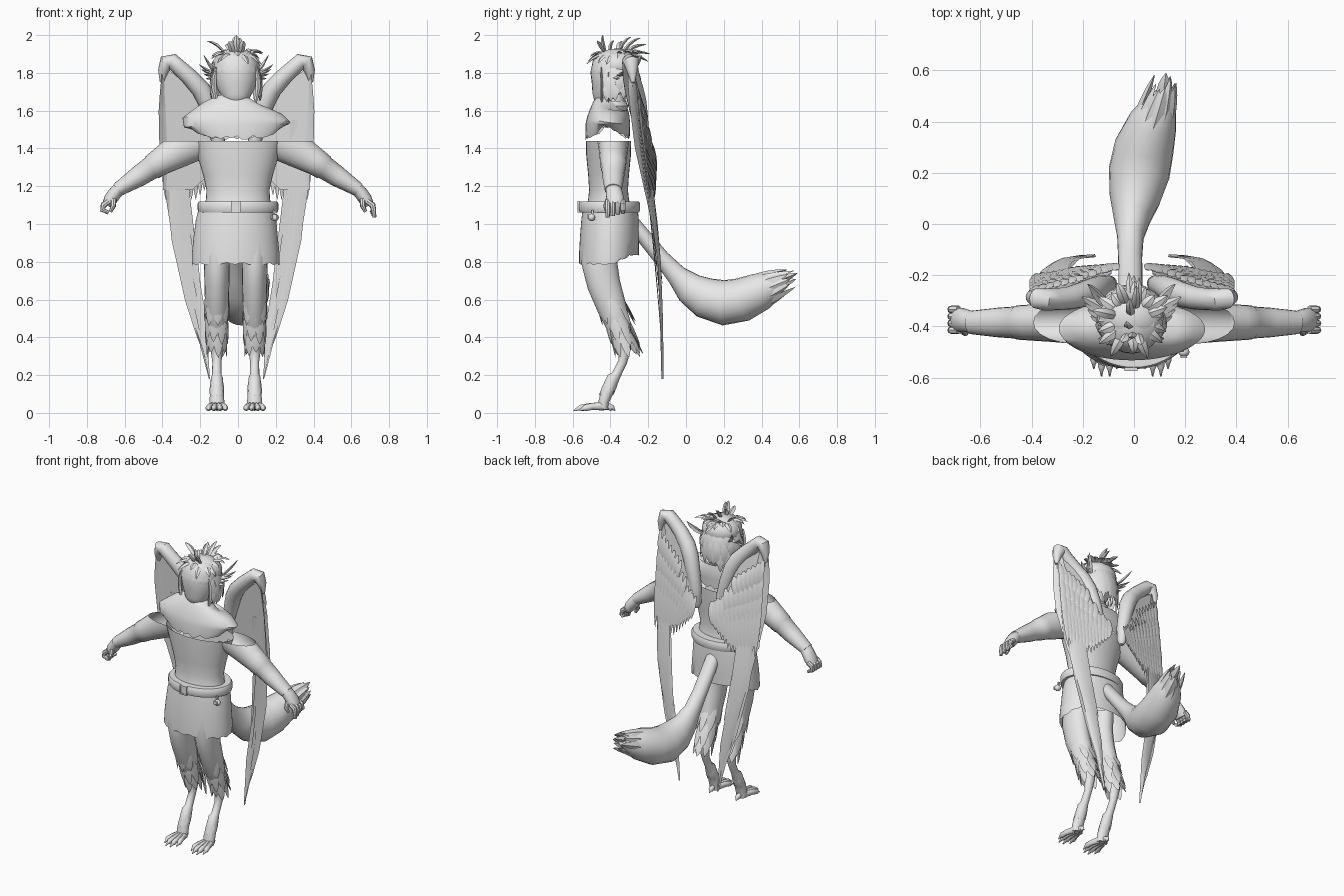
import bpy, bmesh, math, random
from mathutils import Vector as V

random.seed(4)
X, Y, Z = V((1, 0, 0)), V((0, 1, 0)), V((0, 0, 1))
clay = bpy.data.materials.new("light_grey")
clay.diffuse_color = (0.8, 0.8, 0.8, 1)


def loft(bm, rows, ref=X, n=16, cap=(True, True), jag=None):
    """Rings along a path; rows are x, y, z, radius across ref, radius along ref."""
    pts = [V(r[:3]) for r in rows]
    rings = []
    for i, r in enumerate(rows):
        t = (pts[min(i + 1, len(pts) - 1)] - pts[max(i - 1, 0)]).normalized()
        u = ref.cross(t).normalized()
        v = t.cross(u)
        ring = []
        for k in range(n):
            a = math.tau * k / n
            p = pts[i] + u * r[3] * math.cos(a) + v * r[4] * math.sin(a)
            if jag and i == len(rows) - 1:
                p.z += jag(p, k)
            ring.append(bm.verts.new(p))
        rings.append(ring)
    for A, B in zip(rings, rings[1:]):
        for k in range(n):
            bm.faces.new((A[k], A[(k + 1) % n], B[(k + 1) % n], B[k]))
    if cap[0]:
        bm.faces.new(rings[0])
    if cap[1]:
        bm.faces.new(rings[-1])


def leaf(bm, a, b, w, ref=X, th=0.006, bend=(0, 0, 0)):
    """Pointed flat feather or spike from a to b."""
    a, b, bend = V(a), V(b), V(bend)
    rows = []
    for t, s in ((0, .45), (.25, .9), (.5, 1), (.75, .75), (.9, .4), (1, .03)):
        p = a.lerp(b, t) + bend * 4 * t * (1 - t)
        rows.append((*p, th * max(s, .1), w * s))
    loft(bm, rows, ref, 4)


def ball(bm, c, r, seg=20):
    for v in bmesh.ops.create_uvsphere(bm, u_segments=seg, v_segments=seg // 2, radius=1)["verts"]:
        v.co = V(c) + V((v.co.x * r[0], v.co.y * r[1], v.co.z * r[2]))


def box(bm, c, s):
    for v in bmesh.ops.create_cube(bm, size=1)["verts"]:
        v.co = V(c) + V((v.co.x * s[0], v.co.y * s[1], v.co.z * s[2]))


def finish(name, bm):
    bmesh.ops.recalc_face_normals(bm, faces=bm.faces)
    me = bpy.data.meshes.new(name)
    bm.to_mesh(me)
    bm.free()
    me.materials.append(clay)
    me.shade_smooth()
    me.set_sharp_from_angle(angle=math.radians(40))
    bpy.context.collection.objects.link(bpy.data.objects.new(name, me))


# Head and neck
bm = bmesh.new()
loft(bm, [(-.01, -.465, 1.635, .025, .03), (-.01, -.445, 1.66, .058, .065), (-.01, -.415, 1.72, .09, .1),
          (-.01, -.4, 1.78, .108, .116), (-.01, -.39, 1.85, .105, .118), (-.01, -.385, 1.9, .08, .09),
          (-.01, -.385, 1.925, .02, .02)], n=24)
loft(bm, [(-.01, -.37, 1.72, .055, .055), (-.01, -.39, 1.55, .06, .065)], n=20)
finish("head", bm)

# Feathered hair: cap, fringe, layered back, crest and side tufts
bm = bmesh.new()
ball(bm, (-.01, -.365, 1.84), (.126, .11, .09))
for layer in range(4):
    for k in range(18):
        a = math.tau * (k + layer * .5) / 18
        d = V((math.cos(a), math.sin(a), 0))
        front = d.y < -.45
        if front and layer < 2:
            continue
        z0 = 1.79 + layer * .035
        rad = (.108, .116, .102, .07)[layer]
        drop = .085 if front else .12 + .08 * random.random()
        out = .118 if front else .128
        c = V((-.01, -.375, 0))
        leaf(bm, c + d * rad + Z * z0, c + d * out + Z * (z0 - drop), .024, d.cross(Z), .005, d * .015)
for k in range(22):
    a = math.tau * k / 22 + random.uniform(-.1, .1)
    d = V((math.cos(a), math.sin(a), 0))
    rise = random.uniform(-.06, .0) if d.y < 0 else random.uniform(-.03, .07)
    leaf(bm, V((-.01, -.37, 1.89)) + d * .05, V((-.01, -.37, 1.9)) + d * random.uniform(.12, .17) + Z * rise,
         .02, d.cross(Z), .008, Z * .02)
for x, y0, y1, z in ((-.01, -.42, -.44, 2.0), (-.05, -.42, -.46, 1.965), (.03, -.42, -.47, 1.97), (-.02, -.36, -.29, 1.99),
                     (.01, -.34, -.24, 1.985), (-.02, -.32, -.19, 1.9), (0, -.3, -.2, 1.86), (-.03, -.4, -.38, 1.97),
                     (.02, -.33, -.21, 1.95)):
    leaf(bm, (x * .5, y0, 1.89), (x, y1, z), .017, X, .009, (0, -.01, .015))
for s in (-1, 1):
    for k in range(6):
        leaf(bm, (s * .1 - .01, -.38 + k * .015, 1.8), (s * (.16 + .012 * (k % 4)) - .01, -.36 + .025 * k, 1.77 + .025 * k),
             .017, Y, .008, (0, 0, -.01))
    for k in range(3):
        leaf(bm, (s * .105 - .01, -.45 + k * .04, 1.83), (s * (.088 + .01 * k) - .01, -.445 + k * .035, 1.61 + .03 * k),
             .013, X, .008, (s * .02, 0, 0))
finish("feather_hair", bm)

# Torn shoulder cape with a rolled collar
bm = bmesh.new()
loft(bm, [(0, -.39, 1.645, .065, .075), (0, -.395, 1.638, .085, .13), (-.005, -.4, 1.625, .095, .18), (-.005, -.405, 1.59, .106, .24),
          (-.008, -.41, 1.55, .115, .286), (-.008, -.415, 1.52, .118, .278), (-.005, -.415, 1.455, .117, .222)],
     n=48, cap=(False, False),
     jag=lambda p, k: .058 * (abs(p.x) / .222) ** 6 + random.uniform(-.012, .012))
finish("shoulder_cape", bm)
bm = bmesh.new()
loft(bm, [(-.01, -.39, 1.6, .075, .085), (-.01, -.39, 1.625, .085, .092), (-.01, -.39, 1.65, .07, .076)], n=24, cap=(False, False))
finish("collar", bm)

# Open-topped torso
bm = bmesh.new()
loft(bm, [(0, -.41, 1.44, .12, .242), (0, -.41, 1.36, .118, .215), (0, -.41, 1.26, .108, .185),
          (0, -.41, 1.18, .103, .167), (0, -.41, 1.13, .108, .17), (0, -.41, 1.05, .13, .185)], n=32, cap=(False, True))
finish("torso", bm)

# Belt, buckle and hip pouch
bm = bmesh.new()
loft(bm, [(0, -.405, 1.062, .14, .19), (0, -.405, 1.062, .157, .208), (0, -.405, 1.075, .162, .214), (0, -.405, 1.107, .162, .214),
          (0, -.405, 1.12, .155, .206), (0, -.405, 1.12, .105, .165)], n=40, cap=(False, False))
finish("belt", bm)
bm = bmesh.new()
box(bm, (-.012, -.566, 1.091), (.038, .01, .045))
for dx, dz, sx, sz in ((-.022, 0, .008, .06), (.022, 0, .008, .06), (0, .026, .05, .008), (0, -.026, .05, .008)):
    box(bm, (-.012 + dx, -.568, 1.091 + dz), (sx, .014, sz))
finish("buckle", bm)
bm = bmesh.new()
ball(bm, (.195, -.5, 1.035), (.022, .02, .02), 12)
box(bm, (.19, -.495, 1.06), (.012, .012, .03))
box(bm, (.195, -.52, 1.04), (.025, .008, .02))
finish("hip_pouch", bm)

# Skirt with a wavy hem rising at the back
bm = bmesh.new()
loft(bm, [(-.01, -.4, 1.09, .145, .195), (-.01, -.402, 1.02, .152, .213), (-.012, -.405, .93, .156, .223),
          (-.012, -.408, .84, .158, .232), (-.012, -.41, .785, .156, .232)], n=64, cap=(False, False),
     jag=lambda p, k: .075 * max(0, (p.y + .4) / .15) + .006 * math.sin(k * 1.7))
finish("skirt", bm)

for s, side in ((-1, "left"), (1, "right")):
    # Arm, cut level at the armpit seam
    bm = bmesh.new()
    loft(bm, [(s * x, -.385, z, r, ry) for x, z, r, ry in (
        (.19, 1.455, .105, .085), (.25, 1.425, .1, .082), (.32, 1.385, .09, .076), (.41, 1.33, .073, .07), (.455, 1.3, .067, .067),
        (.46, 1.297, .062, .063), (.53, 1.25, .055, .058), (.6, 1.205, .043, .05), (.64, 1.18, .037, .045))],
        ref=Y, n=20, cap=(False, True))
    bmesh.ops.bisect_plane(bm, geom=bm.verts[:] + bm.edges[:] + bm.faces[:], plane_co=(0, 0, 1.44), plane_no=Z, clear_outer=True)
    finish(side + "_arm", bm)

    # Hand: palm, thumb and curled fingers
    bm = bmesh.new()
    loft(bm, [(s * .625, -.385, 1.19, .035, .042), (s * .65, -.38, 1.165, .036, .044), (s * .675, -.375, 1.13, .036, .048),
              (s * .695, -.375, 1.1, .026, .044)], ref=Y, n=14)
    for k in range(4):
        y = -.415 + k * .027
        tip = (.685, 1.06) if s < 0 else (.722 - .006 * k, 1.035 + .008 * k)
        loft(bm, [(s * .685, y, 1.12, .016, .015), (s * .712, y, 1.1, .017, .015), (s * .718, y, 1.075, .014, .014),
                  (s * tip[0], y, tip[1], .01, .011)], ref=Y, n=8)
    loft(bm, [(s * .66, -.41, 1.13, .016, .016), (s * .66, -.425, 1.095, .014, .014), (s * .675, -.42, 1.065, .009, .009)], n=8)
    finish(side + "_hand", bm)

    # Leg: thigh, lower leg and ankle cuff
    cx = s * .1 - .012
    bm = bmesh.new()
    loft(bm, [(cx, y, z, ra, rb) for y, z, ra, rb in (
        (-.45, .93, .09, .07), (-.46, .8, .095, .068), (-.435, .68, .088, .066), (-.39, .55, .077, .062), (-.345, .42, .056, .053),
        (-.322, .34, .032, .034), (-.335, .27, .024, .024), (-.37, .2, .025, .025), (-.385, .185, .034, .032),
        (-.415, .12, .034, .034), (-.435, .06, .028, .04), (-.44, .02, .03, .035))], n=20)
    finish(side + "_leg", bm)

    # Feather fringe below the knee and around the ankle
    bm = bmesh.new()
    for z0, y0, r, drop, back in ((.62, -.41, .066, .13, .04), (.52, -.375, .06, .14, .04), (.44, -.35, .052, .12, .035)):
        for k in range(8):
            a = math.tau * (k + z0 * 5) / 8
            d = V((math.cos(a) * .9, math.sin(a), 0))
            leaf(bm, V((cx, y0, z0)) + d * r, V((cx, y0, z0)) + d * (r + .006) +
                 V((0, back + .03 * max(0, d.y), -drop - .03 * random.random())), .024, d.cross(Z), .006)
    for k in range(8):
        a = math.tau * k / 8
        d = V((math.cos(a), math.sin(a), 0))
        leaf(bm, V((cx, -.39, .17)) + d * .03, V((cx, -.425, .09)) + d * .036, .014, d.cross(Z), .005)
    finish(side + "_leg_feathers", bm)

    # Clawed foot
    bm = bmesh.new()
    for dx, ty in ((-.045, -.565), (-.015, -.595), (.017, -.595), (.045, -.565), (0, -.375)):
        q = ty + .44
        loft(bm, [(cx + dx * .4, -.44, .035, .022, .018), (cx + dx * .8, -.44 + q * .45, .034, .018, .015),
                  (cx + dx, -.44 + q * .75, .026, .017, .015), (cx + dx, -.44 + q * .85, .022, .01, .008),
                  (cx + dx, ty, .012, .003, .003)], n=10)
    finish(side + "_foot", bm)

    # Wing bone: lower end, bend and wrist
    bm = bmesh.new()
    loft(bm, [(s * x - .008, y, z, r, r) for x, y, z, r in (
        (.085, -.23, 1.33, .012), (.088, -.232, 1.36, .03), (.1, -.237, 1.46, .038), (.125, -.245, 1.56, .044),
        (.155, -.26, 1.65, .05), (.19, -.275, 1.715, .05), (.25, -.29, 1.78, .045), (.305, -.295, 1.83, .042),
        (.34, -.295, 1.86, .043), (.37, -.29, 1.858, .041), (.388, -.285, 1.81, .028), (.396, -.28, 1.75, .01))], ref=Y, n=16)
    finish(side + "_wing_bone", bm)

    # Long folded primaries: curved sheet plus separate blades
    bm = bmesh.new()
    rows = ((.392, -.31, .36, -.27, 1.83), (.405, -.305, .335, -.26, 1.7), (.412, -.295, .305, -.245, 1.6), (.408, -.27, .27, -.21, 1.4),
            (.383, -.225, .25, -.175, 1.2), (.352, -.18, .235, -.15, 1), (.308, -.15, .21, -.138, .8),
            (.23, -.138, .16, -.128, .5), (.146, -.13, .141, -.128, .18))
    prev = None
    for xo, yo, xi, yi, z in rows:
        mx = (xo * .65 + xi * .35) * s - .008
        my = (yo + yi) / 2 + .006
        cur = [bm.verts.new(p) for p in ((xo * s - .008, yo, z), (mx, my, z), (xi * s - .008, yi, z), (mx, my + .005, z))]
        if prev:
            for k in range(4):
                bm.faces.new((prev[k], prev[(k + 1) % 4], cur[(k + 1) % 4], cur[k]))
        prev = cur
    for k in range(4):
        leaf(bm, (s * (.36 - .02 * k) - .008, -.25, 1.55), (s * (.16 + .01 * k) - .008, -.124, .28 + .13 * k), .028, X, .003,
             (s * (.055 - .01 * k), .012, 0))
    finish(side + "_wing_primaries", bm)

    # Smooth web between bone and secondaries
    bm = bmesh.new()
    grid = []
    for j in range(9):
        t = j / 8
        x = .08 + .31 * t
        top = 1.42 + 1.15 * t if t < .2 else 1.65 + .19 * (t - .2) / .8
        low = 1.32 - .14 * min(1, t * 2)
        col = []
        for q in (0, .33, .66, 1):
            z = top + (low - top) * q
            y = -.17 - .05 * t - .075 * (z - 1.2) / .64
            col.append((bm.verts.new((s * x - .008, y, z)), bm.verts.new((s * x - .008, y + .004, z))))
        grid.append(col)
    for A, B in zip(grid, grid[1:]):
        for i in range(3):
            for m in (0, 1):
                bm.faces.new((A[i][m], A[i + 1][m], B[i + 1][m], B[i][m]))
    finish(side + "_wing_web", bm)

    # Overlapping feather rows on the back of the wing
    bm = bmesh.new()
    across = V((s * .95, -.25, 0))
    for row, (n, zr, length, inner) in enumerate(((14, 1.5, .3, .06), (10, 1.53, .24, .1), (8, 1.6, .19, .15), (7, 1.69, .15, .2))):
        for k in range(n):
            t = k / (n - 1)
            x = inner + (.385 - inner) * t
            az = zr + (t - .5) * .14
            bz = 1.28 - .15 * min(1, t * 2.2) if row == 0 else az - length * (.8 + .3 * t)
            tx = (x - .08) / .31
            ya, yb = (-.158 - .05 * tx - .07 * (z - 1.2) / .64 for z in (az, bz))
            a = V((s * x - .008, ya, az))
            b = V((s * (x + .02 * (1 - t) - .01 * t) - .008, yb + .008, bz))
            leaf(bm, a, b, .021, across, .006, (0, .006, 0))
    finish(side + "_wing_coverts", bm)

# Bushy tail with a split tip
bm = bmesh.new()
loft(bm, [(x, y, z, ra, rb) for x, y, z, ra, rb in (
    (-.012, -.29, 1.02, .035, .045), (-.014, -.22, .93, .04, .047), (-.015, -.13, .82, .043, .047), (-.014, -.05, .73, .055, .052),
    (-.008, .02, .66, .085, .072), (.004, .1, .61, .108, .1), (.02, .2, .583, .12, .12), (.04, .3, .6, .116, .117),
    (.075, .4, .645, .1, .095), (.1, .46, .675, .075, .068), (.12, .51, .7, .035, .035))], n=24)
finish("tail", bm)
bm = bmesh.new()
for k in range(12):
    a = math.tau * k / 12
    u, w = math.cos(a), math.sin(a)
    start = V((.062 + .075 * u, .36 - .03 * w, .63 + .085 * w))
    end = V((.122 + .042 * u, .55 + random.uniform(-.04, .035), .708 + .05 * w))
    leaf(bm, start, end, .028, V((-w, 0, u)), .016)
leaf(bm, (.1, .42, .67), (.125, .59, .74), .03, X, .02)
finish("tail_tip", bm)
